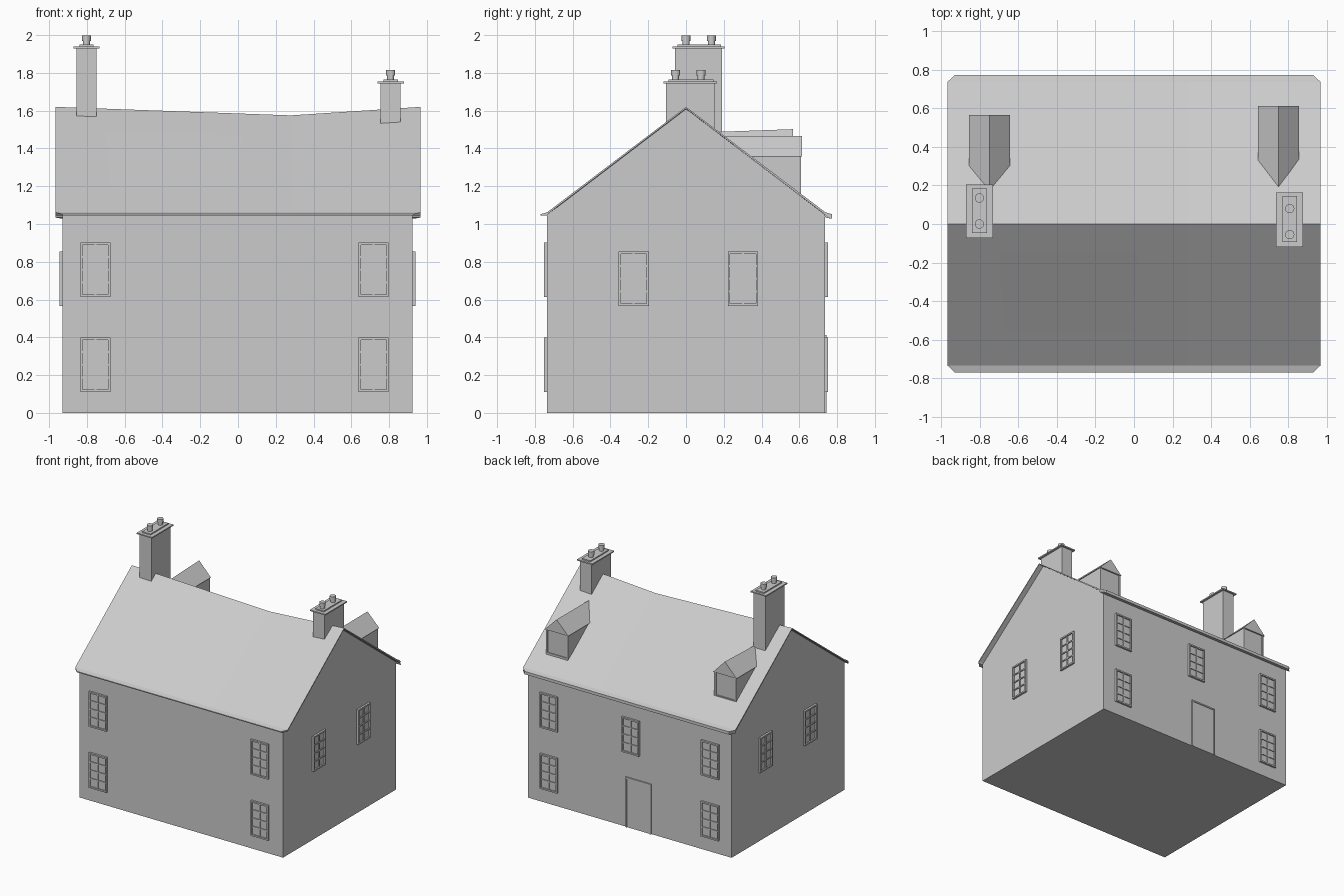
import bpy, bmesh
from math import pi
from mathutils import Matrix, Vector

if "Cube" in bpy.data.objects:
    bpy.data.objects.remove(bpy.data.objects["Cube"])


def finish(name, bm, loc=(0, 0, 0), rot=0):
    bmesh.ops.recalc_face_normals(bm, faces=bm.faces[:])
    me = bpy.data.meshes.new(name)
    bm.to_mesh(me)
    bm.free()
    ob = bpy.data.objects.new(name, me)
    ob.location = loc
    ob.rotation_euler[2] = rot
    bpy.context.collection.objects.link(ob)
    return ob


def box(bm, x0, x1, y0, y1, z0, z1):
    m = Matrix.Translation(((x0 + x1) / 2, (y0 + y1) / 2, (z0 + z1) / 2))
    m = m @ Matrix.Diagonal((x1 - x0, y1 - y0, z1 - z0, 1))
    bmesh.ops.create_cube(bm, size=1, matrix=m)


def loft(bm, sections):
    # join matching closed sections and cap both ends
    rings = [[bm.verts.new(p) for p in s] for s in sections]
    n = len(rings[0])
    for a, b in zip(rings, rings[1:]):
        for i in range(n):
            j = (i + 1) % n
            bm.faces.new((a[i], a[j], b[j], b[i]))
    bm.faces.new(rings[0])
    bm.faces.new(rings[-1])


# walls with gables, dipping under the sagging ridge
bm = bmesh.new()
loft(bm, [[(x, -.735, 0), (x, .735, 0), (x, .735, 1.05), (x, 0, top), (x, -.735, 1.05)]
          for x, top in ((-.93, 1.61), (.28, 1.565), (.925, 1.61))])
finish("walls", bm)

# roof slab with sagging ridge and flared eaves with clipped corners
bm = bmesh.new()
sections = []
for x, tip, top in ((-.967, -.93, 1.62), (.28, .28, 1.575), (.967, .93, 1.62)):
    sections.append([(tip, -.77, 1.052), (x, -.735, 1.062), (x, 0, top),
                     (x, .738, 1.062), (tip, .772, 1.052), (tip, .772, 1.028),
                     (x, .738, 1.034), (x, .728, 1.056), (x, 0, top - .009),
                     (x, -.728, 1.056), (x, -.735, 1.046), (tip, -.77, 1.044)])
loft(bm, sections)
finish("roof", bm)


# chimneys with stepped cap and two pots
def chimney(name, x, y0, y1, z0, z1, pots):
    bm = bmesh.new()
    box(bm, x - .053, x + .053, y0, y1, z0, z1)
    box(bm, x - .07, x + .07, y0 - .014, y1 + .014, z1, z1 + .01)
    box(bm, x - .038, x + .038, y0 + .012, y1 - .005, z1 + .01, z1 + .02)
    finish(name, bm)
    for y in pots:
        bm = bmesh.new()
        for r, h0, h1 in ((.019, .015, .045), (.024, .04, .069)):
            bmesh.ops.create_cone(bm, cap_ends=True, segments=16, radius1=r, radius2=r, depth=h1 - h0,
                                  matrix=Matrix.Translation((x, y, z1 + (h0 + h1) / 2)))
        finish("chimney_pot", bm)
        bpy.context.view_layer.objects.active = bpy.data.objects[-1]


chimney("left_chimney", -.802, -.058, .19, 1.44, 1.93, (0, .135))
chimney("right_chimney", .808, -.105, .15, 1.46, 1.745, (-.055, .08))


# dormers: pitched roof over triangular cheeks with a framed front
def dormer(name, x, front, apex, eave, z_front, z_apex, z_eave):
    bm = bmesh.new()
    w = .107
    loft(bm, [[(x - w, front, z_eave), (x + w, front, z_eave), (x, front, z_front)],
              [(x - w, eave, z_eave), (x + w, eave, z_eave), (x, apex, z_apex)]])
    finish(name + "_roof", bm)
    bm = bmesh.new()
    f, w = front - .012, .1
    low = 1.605 - .745 * f - .01
    loft(bm, [[(s, f, low), (s, f, z_eave), (s, eave, z_eave)] for s in (x - w, x + w)])
    for a, b in ((-w, -w + .014), (w - .014, w)):
        box(bm, x + a, x + b, f - .004, f + .007, low, z_eave)
    box(bm, x - w, x + w, f - .004, f + .007, low, low + .022)
    finish(name + "_walls", bm)


dormer("left_dormer", -.75, .566, .175, .285, 1.502, 1.488, 1.39)
dormer("right_dormer", .75, .613, .19, .325, 1.465, 1.463, 1.357)


# windows: two by four panes, raised from the wall
def window(x, y, z, rot):
    bm = bmesh.new()
    w, h = .08, .144
    box(bm, -w, w, -.005, .01, -h, h)
    for s in (-1, 1):
        box(bm, *sorted((s * w, s * (w - .012))), -.016, .01, -h, h)
        box(bm, -w + .012, w - .012, -.016, .01, *sorted((s * h, s * (h - .012))))
    box(bm, -.005, .005, -.012, 0, -h + .012, h - .012)
    for k in (-1, 0, 1):
        box(bm, -w + .012, w - .012, -.012, 0, k * .068 - .005, k * .068 + .005)
    finish("window", bm, (x, y, z), rot)


for z in (.255, .758):
    for x in (-.755, .718):
        window(x, -.735, z, 0)
    for x in (-.738, .73):
        window(x, .735, z, pi)
window(-.015, .735, .758, pi)
for y in (-.277, .302):
    window(.925, y, .71, pi / 2)
    window(-.93, y, .71, -pi / 2)

# back door with frame
bm = bmesh.new()
box(bm, -.105, .105, -.004, .01, 0, .4)
for s in (-1, 1):
    box(bm, *sorted((s * .116, s * .104)), -.01, .01, 0, .412)
box(bm, -.104, .104, -.01, .01, .4, .412)
finish("door", bm, (-.085, .735, 0), pi)
